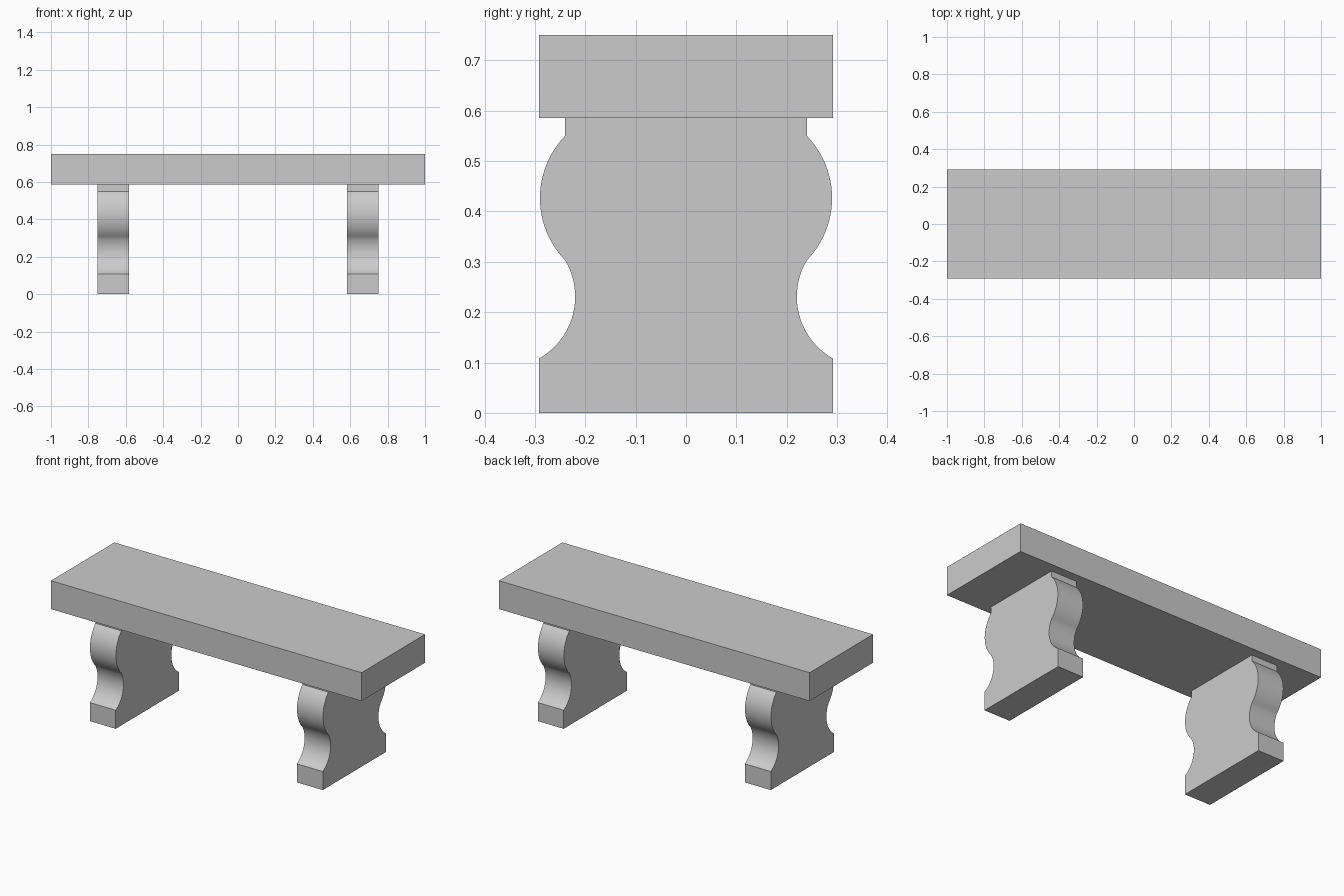
import bpy, bmesh, math
from mathutils import Vector

if "Cube" in bpy.data.objects:
    bpy.data.objects.remove(bpy.data.objects["Cube"])

DEPTH = 0.2915   # half depth of the seat and feet
SEAT_Z, TOP_Z = 0.585, 0.75


def arc(a, m, b, n):
    """Points on the circle through a, m and b, from a to b."""
    (ax, ay), (bx, by), (cx, cy) = a, m, b
    d = 2 * (ax * (by - cy) + bx * (cy - ay) + cx * (ay - by))
    sa, sb, sc = ax * ax + ay * ay, bx * bx + by * by, cx * cx + cy * cy
    u = Vector(((sa * (by - cy) + sb * (cy - ay) + sc * (ay - by)) / d,
                (sa * (cx - bx) + sb * (ax - cx) + sc * (bx - ax)) / d))
    start, end = Vector(a) - u, Vector(b) - u
    t0 = math.atan2(start.y, start.x)
    sweep = math.atan2(start.x * end.y - start.y * end.x, start.dot(end))
    r = start.length
    return [(u.x + r * math.cos(t0 + sweep * i / n),
             u.y + r * math.sin(t0 + sweep * i / n)) for i in range(n + 1)]


def extrude_x(name, outline, x0, x1):
    """Solid made by extruding a closed (y, z) outline along x."""
    bm = bmesh.new()
    face = bm.faces.new([bm.verts.new((x0, y, z)) for y, z in outline])
    ext = bmesh.ops.extrude_face_region(bm, geom=[face], use_keep_orig=True)
    verts = [v for v in ext["geom"] if isinstance(v, bmesh.types.BMVert)]
    bmesh.ops.translate(bm, verts=verts, vec=(x1 - x0, 0, 0))
    bmesh.ops.recalc_face_normals(bm, faces=bm.faces)
    mesh = bpy.data.meshes.new(name)
    bm.to_mesh(mesh)
    bm.free()
    obj = bpy.data.objects.new(name, mesh)
    bpy.context.collection.objects.link(obj)
    return obj


# Seat slab
extrude_x("seat", [(-DEPTH, SEAT_Z), (DEPTH, SEAT_Z), (DEPTH, TOP_Z), (-DEPTH, TOP_Z)], -1, 1)

# Leg outline: square foot, hollow waist, rounded shoulder, short neck
side = [(DEPTH, 0)]
side += arc((DEPTH, 0.108), (0.22, 0.232), (0.24, 0.303), 20)
side += arc((0.24, 0.303), (0.29, 0.4265), (0.24, 0.55), 24)[1:]
side += [(0.24, SEAT_Z)]
outline = side + [(-y, z) for y, z in reversed(side)]

# Right leg, mirrored to the left
legs = extrude_x("legs", outline, 0.583, 0.75)
legs.modifiers.new("Mirror", 'MIRROR')
bpy.context.view_layer.objects.active = legs
legs.select_set(True)
bpy.ops.object.shade_smooth_by_angle(angle=math.radians(30))
